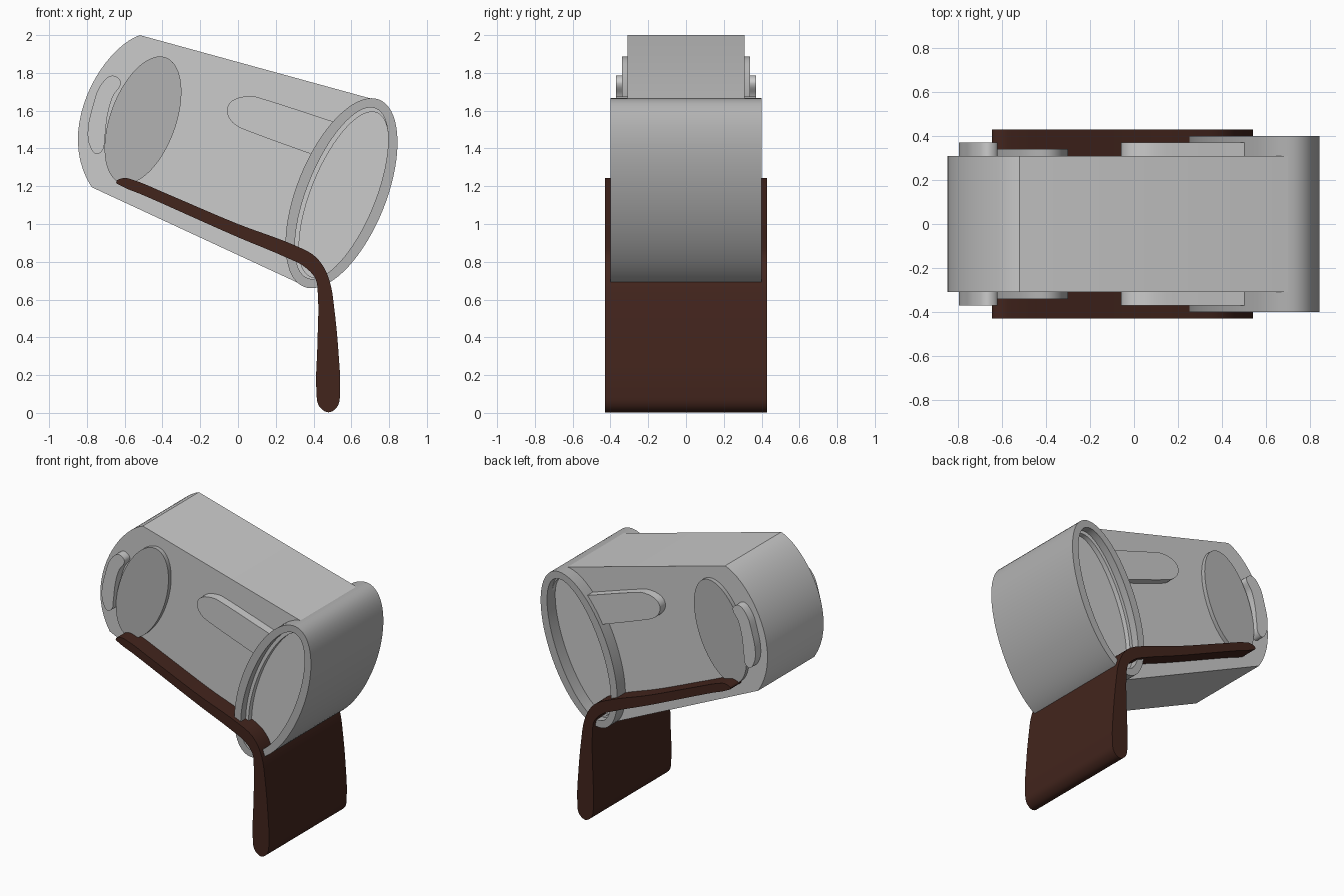
import bpy, bmesh, math
from mathutils import Vector

if "Cube" in bpy.data.objects:
    bpy.data.objects.remove(bpy.data.objects["Cube"])

TILT = math.radians(22)


def material(name, rgb):
    m = bpy.data.materials.new(name)
    m.diffuse_color = (*rgb, 1)
    m.use_nodes = True
    m.node_tree.nodes["Principled BSDF"].inputs["Base Color"].default_value = m.diffuse_color
    return m


dark_grey = material("dark_grey", (0.45, 0.45, 0.45))
brown = material("brown", (0.055, 0.018, 0.012))


def ellipse(cx, cz, a, b, start=0, end=2 * math.pi, n=72, tilt=TILT, closed=True):
    """Tilted ellipse in the xz plane; a is the half length of the long axis."""
    u = Vector((math.sin(tilt), math.cos(tilt)))
    v = Vector((math.cos(tilt), -math.sin(tilt)))
    count = n if closed else n + 1
    angles = [start + (end - start) * i / n for i in range(count)]
    return [Vector((cx, cz)) + u * a * math.cos(t) + v * b * math.sin(t) for t in angles]


def smooth_loop(points, steps=6):
    """Closed smooth curve through a few points."""
    p = [Vector(q) for q in points]
    n = len(p)
    tan = [((p[i] - p[i - 1]).normalized() + (p[(i + 1) % n] - p[i]).normalized()).normalized()
           for i in range(n)]
    out = []
    for i in range(n):
        j = (i + 1) % n
        d = (p[j] - p[i]).length
        for k in range(steps):
            t = k / steps
            out.append(p[i] * (2*t**3 - 3*t**2 + 1) + tan[i] * d * (t**3 - 2*t**2 + t)
                       + p[j] * (3*t**2 - 2*t**3) + tan[j] * d * (t**3 - t**2))
    return out


def bezier(p0, p1, p2, p3, n=20):
    p0, p1, p2, p3 = map(Vector, (p0, p1, p2, p3))
    return [p0*(1-t)**3 + p1*3*t*(1-t)**2 + p2*3*t*t*(1-t) + p3*t**3
            for t in [i / n for i in range(n + 1)]]


def finish(bm, name, mat):
    bmesh.ops.recalc_face_normals(bm, faces=bm.faces)
    mesh = bpy.data.meshes.new(name)
    bm.to_mesh(mesh)
    bm.free()
    ob = bpy.data.objects.new(name, mesh)
    bpy.context.collection.objects.link(ob)
    if mat:
        mesh.materials.append(mat)
    bpy.ops.object.select_all(action='DESELECT')
    ob.select_set(True)
    bpy.context.view_layer.objects.active = ob
    bpy.ops.object.shade_smooth_by_angle(angle=math.radians(30))
    return ob


def slab(name, outline, half, mat=None):
    """Outline extruded symmetrically along y."""
    bm = bmesh.new()
    f, b = [[bm.verts.new((p.x, y, p.y)) for p in outline] for y in (-half, half)]
    bm.faces.new(f)
    bm.faces.new(b)
    n = len(f)
    for i in range(n):
        j = (i + 1) % n
        bm.faces.new((f[i], f[j], b[j], b[i]))
    return finish(bm, name, mat)


def tube(name, outer, inner, half, mat=None):
    """Ring between two outlines, extruded symmetrically along y."""
    bm = bmesh.new()
    loops = [[bm.verts.new((p.x, y, p.y)) for p in o]
             for o, y in ((outer, -half), (outer, half), (inner, half), (inner, -half))]
    n = len(outer)
    for k in range(4):
        a, b = loops[k], loops[(k + 1) % 4]
        for i in range(n):
            j = (i + 1) % n
            bm.faces.new((a[i], a[j], b[j], b[i]))
    return finish(bm, name, mat)


RIM = (0.548, 1.163)

# Tapered cup body: curved base on the left, mouth arc on the right
base_arc = bezier((-0.52, 2.0), (-0.72, 1.93), (-0.975, 1.5), (-0.775, 1.195))
mouth_arc = ellipse(*RIM, 0.528, 0.228, math.pi, 0, 36, closed=False)
slab("cup_body", base_arc + mouth_arc, 0.31)

# Rim at the mouth, with a stepped ledge inside it
tube("cup_rim", ellipse(*RIM, 0.534, 0.236), ellipse(*RIM, 0.484, 0.181), 0.40, dark_grey)
tube("rim_ledge", ellipse(*RIM, 0.51, 0.21), ellipse(0.560, 1.155, 0.468, 0.172), 0.345)

# Raised dark oval near the base
slab("side_oval", ellipse(-0.503, 1.55, 0.353, 0.174, tilt=math.radians(20)), 0.34, dark_grey)

# Small crescent pad beside the oval
slab("base_pad", smooth_loop([
    (-0.75, 1.37), (-0.787, 1.42), (-0.795, 1.50), (-0.77, 1.62), (-0.73, 1.73),
    (-0.67, 1.785), (-0.63, 1.77), (-0.62, 1.745), (-0.66, 1.68), (-0.69, 1.58),
    (-0.705, 1.46), (-0.717, 1.39)]), 0.37)

# Round-ended bar running into the rim
bar = bezier((0.41, 1.362), (0.29, 1.405), (0.12, 1.465), (0.02, 1.505), 6)
bar += bezier((0.02, 1.505), (-0.09, 1.55), (-0.10, 1.69), (0.09, 1.675), 16)[1:]
bar += bezier((0.09, 1.675), (0.2, 1.645), (0.4, 1.575), (0.512, 1.54), 6)[1:]
slab("side_bar", bar, 0.37)

# Liquid running along the wall and pouring over the rim
slab("poured_liquid", smooth_loop([
    (-0.645, 1.222), (-0.605, 1.243), (-0.54, 1.228), (-0.40, 1.17), (0.0, 1.0),
    (0.30, 0.887), (0.40, 0.835), (0.455, 0.77), (0.49, 0.68), (0.51, 0.55),
    (0.532, 0.32), (0.54, 0.12), (0.527, 0.035), (0.48, 0.003), (0.43, 0.035),
    (0.415, 0.12), (0.42, 0.35), (0.423, 0.62), (0.41, 0.71), (0.35, 0.775),
    (0.25, 0.825), (0.0, 0.93), (-0.50, 1.152), (-0.62, 1.203)]), 0.43, brown)
